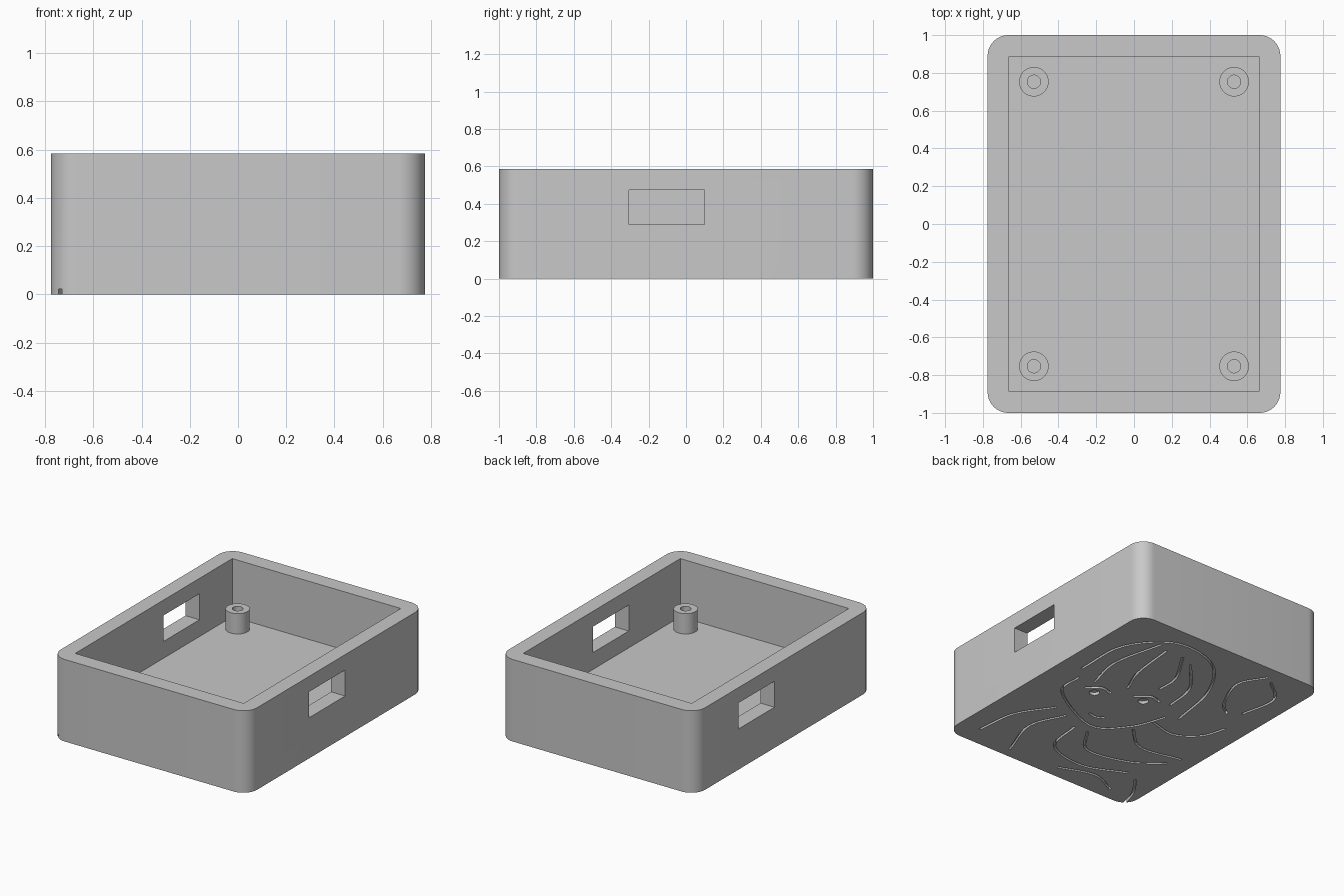
import bpy, bmesh, math
from mathutils import Vector

cube = bpy.data.objects.get("Cube")
if cube:
    bpy.data.objects.remove(cube, do_unlink=True)

W, L, H = 0.775, 1.0, 0.585        # half width, half length, height
CORNER, FLOOR = 0.11, 0.17
GROOVE = 0.022

grey = bpy.data.materials.new("plain grey")
grey.use_nodes = True
grey.diffuse_color = (0.58, 0.58, 0.58, 1)
grey.node_tree.nodes["Principled BSDF"].inputs["Base Color"].default_value = grey.diffuse_color


def finish(name, bm):
    bmesh.ops.recalc_face_normals(bm, faces=bm.faces)
    mesh = bpy.data.meshes.new(name)
    bm.to_mesh(mesh)
    bm.free()
    obj = bpy.data.objects.new(name, mesh)
    mesh.materials.append(grey)
    bpy.context.collection.objects.link(obj)
    return obj


def add_prism(bm, outline, z0, z1):
    """Closed prism standing on a flat outline."""
    low = [bm.verts.new((x, y, z0)) for x, y in outline]
    high = [bm.verts.new((x, y, z1)) for x, y in outline]
    bm.faces.new(low)
    bm.faces.new(high)
    for i in range(len(low)):
        j = (i + 1) % len(low)
        bm.faces.new((low[i], low[j], high[j], high[i]))


def prism(name, outline, z0, z1):
    bm = bmesh.new()
    add_prism(bm, outline, z0, z1)
    return finish(name, bm)


def rectangle(x0, x1, y0, y1):
    return [(x0, y0), (x1, y0), (x1, y1), (x0, y1)]


def circle(cx, cy, r, n=40):
    return [(cx + r * math.cos(math.tau * i / n), cy + r * math.sin(math.tau * i / n))
            for i in range(n)]


def rounded_rectangle(w, l, r, steps=12):
    points = []
    for k, (sx, sy) in enumerate([(1, 1), (-1, 1), (-1, -1), (1, -1)]):
        for i in range(steps + 1):
            a = math.pi / 2 * (k + i / steps)
            points.append((sx * (w - r) + r * math.cos(a), sy * (l - r) + r * math.sin(a)))
    return points


def cut(target, cutter, overlapping=False):
    """Subtract the cutter for good, then remove it."""
    cutter.hide_render = True
    mod = target.modifiers.new("cut", 'BOOLEAN')
    mod.operation = 'DIFFERENCE'
    mod.solver = 'EXACT'
    mod.use_self = overlapping
    mod.object = cutter
    graph = bpy.context.evaluated_depsgraph_get()
    mesh = bpy.data.meshes.new_from_object(target.evaluated_get(graph))
    target.modifiers.clear()
    target.data = mesh
    bpy.data.objects.remove(cutter, do_unlink=True)


def smooth_path(points, steps=6):
    """Rounded path through a few points."""
    p = [Vector(q) for q in points]
    p = [2 * p[0] - p[1]] + p + [2 * p[-1] - p[-2]]
    path = []
    for a, b, c, d in zip(p, p[1:], p[2:], p[3:]):
        for i in range(steps):
            t = i / steps
            path.append((2 * b + (c - a) * t + (2 * a - 5 * b + 4 * c - d) * t ** 2
                         + (3 * b - a - 3 * c + d) * t ** 3) / 2)
    return path + [p[-2]]


def stroke_outline(points, half=0.008):
    path = smooth_path(points)
    left, right = [], []
    for i, q in enumerate(path):
        along = (path[min(i + 1, len(path) - 1)] - path[max(i - 1, 0)]).normalized()
        side = Vector((-along.y, along.x)) * half
        left.append(q + side)
        right.append(q - side)
    return left + right[::-1]


# Open tray with rounded outer corners and a square cavity
tray = prism("tray", rounded_rectangle(W, L, CORNER), 0, H)
cut(tray, prism("cavity_cutter", rectangle(-0.665, 0.665, -0.885, 0.885), FLOOR, H + 0.1))

# One cable window in each long wall
for name, x0, x1, y0, y1 in [("left_window_cutter", 0.6, 0.9, -0.305, 0.1),
                             ("right_window_cutter", -0.9, -0.6, 0.11, 0.515)]:
    cut(tray, prism(name, rectangle(x0, x1, y0, y1), 0.29, 0.475))

# Shallow line drawing engraved underneath: a simple portrait
strokes = [
    [(0.56, 0.1), (0.52, -0.12), (0.1, -0.34), (-0.12, -0.18), (-0.22, 0.06)],  # jaw
    [(0.62, 0.2), (0.6, 0.6), (0.35, 0.86), (0, 0.8), (-0.22, 0.5), (-0.3, 0.1)],  # hair
    [(0.42, 0.78), (0.5, 0.4), (0.44, 0.12)],   # fringe
    [(0.34, 0.74), (0.3, 0.4), (0.22, 0.2)],
    [(0.2, 0.74), (0.06, 0.5), (0.05, 0.32)],
    [(0.1, 0.7), (-0.1, 0.45), (-0.14, 0.2)],
    [(0.2, -0.22), (0.14, -0.23), (0.08, -0.2)],   # mouth
    [(-0.4, 0.9), (-0.3, 0.7), (-0.4, 0.45), (-0.5, 0.36)],   # hair bow
    [(-0.46, 0.86), (-0.62, 0.7), (-0.58, 0.42)],
    [(-0.2, -0.04), (-0.4, -0.08), (-0.56, 0.03), (-0.62, 0.2)],   # collar
    [(-0.16, -0.2), (-0.35, -0.35), (-0.66, -0.3)],
    [(0.05, -0.42), (-0.1, -0.6), (-0.4, -0.55), (-0.62, -0.4)],
    [(0.16, -0.42), (0.1, -0.7), (-0.2, -0.78), (-0.5, -0.66)],   # shoulders
    [(0.3, -0.34), (0.4, -0.6), (0.3, -0.92)],
    [(0.42, -0.3), (0.58, -0.55), (0.62, -0.85)],
    [(-0.1, -0.9), (-0.35, -0.82), (-0.55, -0.9)],
    [(-0.6, -0.7), (-0.7, -0.85), (-0.75, -1.02)],
]
bm = bmesh.new()
for points in strokes:
    add_prism(bm, stroke_outline(points), -0.02, GROOVE)
# Eyes: a lid line above a small round iris
for ex, ey in [(0.35, 0.01), (0.03, 0.13)]:
    lid = [(ex + 0.09, ey + 0.01), (ex, ey + 0.08), (ex - 0.09, ey + 0.06)]
    add_prism(bm, stroke_outline(lid, 0.011), -0.02, GROOVE)
    add_prism(bm, circle(ex, ey, 0.035, 16), -0.02, GROOVE)
cut(tray, finish("engraving_cutter", bm), overlapping=True)

# Four hollow screw posts on the floor
parts = [tray]
for sx, side in [(1, "left"), (-1, "right")]:
    for sy, end in [(1, "back"), (-1, "front")]:
        cx, cy = sx * 0.53, sy * 0.753
        post = prism(f"{end}_{side}_post", circle(cx, cy, 0.078), FLOOR - 0.01, 0.315)
        cut(post, prism("screw_hole_cutter", circle(cx, cy, 0.035), FLOOR + 0.001, 0.4))
        parts.append(post)

# Smooth the round corners and posts, keep the edges crisp
bpy.ops.object.select_all(action='DESELECT')
for obj in parts:
    obj.select_set(True)
bpy.context.view_layer.objects.active = tray
bpy.ops.object.shade_smooth_by_angle(angle=math.radians(30))
